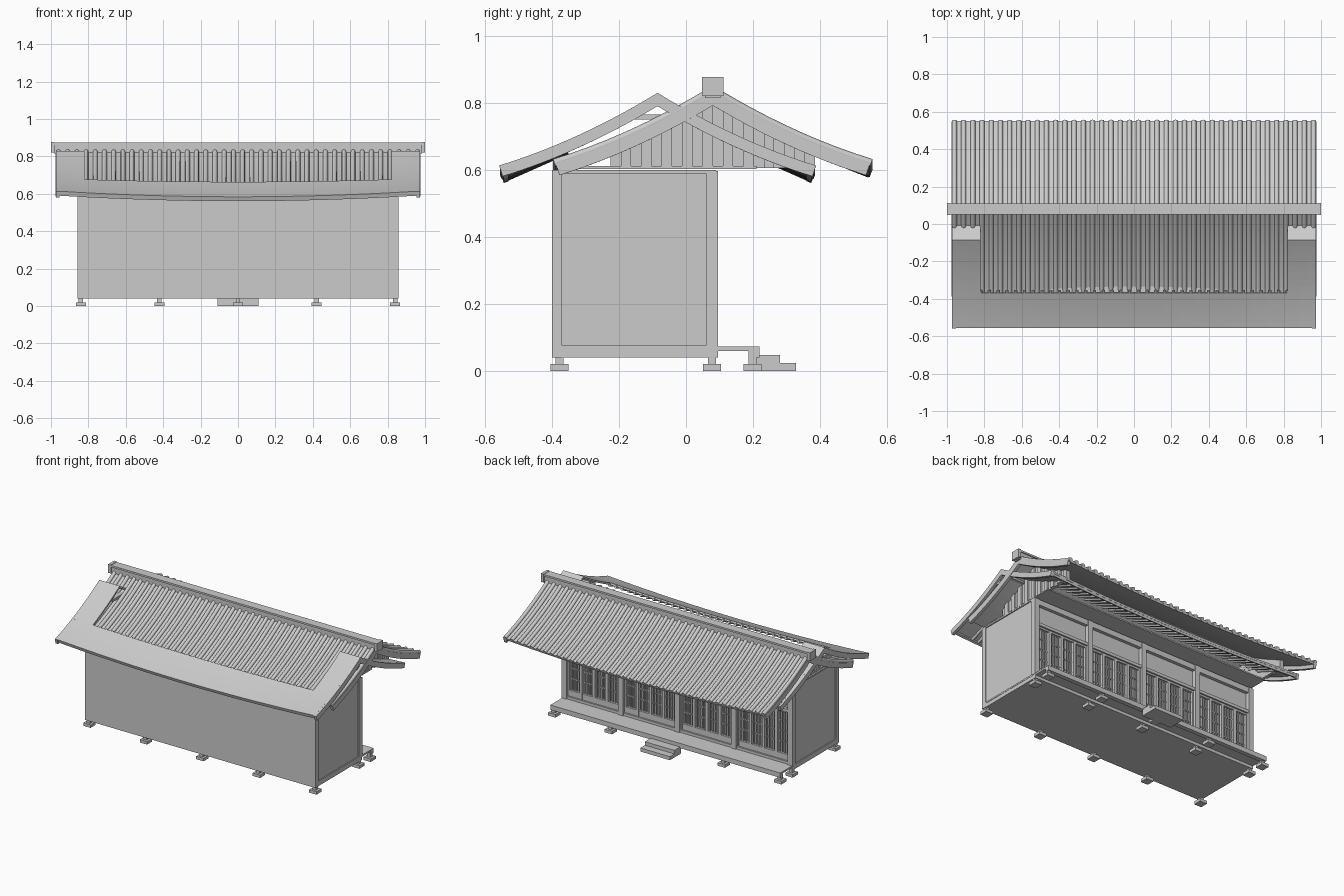
import bpy, bmesh, math

if "Cube" in bpy.data.objects:
    bpy.data.objects.remove(bpy.data.objects["Cube"])

# ---------- helpers ----------
def link(name, data):
    ob = bpy.data.objects.new(name, data)
    bpy.context.collection.objects.link(ob)
    return ob

def boxes(name, items):
    """items: (x0, x1, y0, y1, z0, z1) boxes joined in one mesh"""
    bm = bmesh.new()
    for x0, x1, y0, y1, z0, z1 in items:
        vs = bmesh.ops.create_cube(bm, size=1)['verts']
        for v in vs:
            v.co = ((x0 + x1) / 2 + v.co.x * (x1 - x0),
                    (y0 + y1) / 2 + v.co.y * (y1 - y0),
                    (z0 + z1) / 2 + v.co.z * (z1 - z0))
    me = bpy.data.meshes.new(name)
    bm.to_mesh(me)
    bm.free()
    return link(name, me)

def roof_z(x, d, top):
    """concave slope that sags towards the middle of the eave"""
    sag = 0.03 * (1 - min(1, abs(x) / 0.96) ** 2) * d / 0.47
    return top - 0.61 * d + 0.32 * d * d - sag

def slope(name, yc, s, top, x0, x1, d0, d1, th, nx=1, nd=12):
    """curved roof sheet of thickness th running down from ridge line yc"""
    bm = bmesh.new()
    rows = []
    for i in range(nx + 1):
        x = x0 + (x1 - x0) * i / nx
        rows.append([bm.verts.new((x, yc + s * d, roof_z(x, d, top)))
                     for d in (d0 + (d1 - d0) * j / nd for j in range(nd + 1))])
    for i in range(nx):
        for j in range(nd):
            f = bm.faces.new((rows[i][j], rows[i + 1][j], rows[i + 1][j + 1], rows[i][j + 1]))
            f.normal_update()
            if f.normal.z < 0:
                f.normal_flip()
    me = bpy.data.meshes.new(name)
    bm.to_mesh(me)
    bm.free()
    for p in me.polygons:
        p.use_smooth = False
    ob = link(name, me)
    m = ob.modifiers.new("thickness", 'SOLIDIFY')
    m.thickness = th
    m.offset = -1
    return ob

def rods(name, paths, r):
    cu = bpy.data.curves.new(name, 'CURVE')
    cu.dimensions = '3D'
    cu.bevel_depth = r
    cu.bevel_resolution = 2
    cu.use_fill_caps = True
    for pts in paths:
        sp = cu.splines.new('POLY')
        sp.points.add(len(pts) - 1)
        for p, c in zip(sp.points, pts):
            p.co = (*c, 1)
    return link(name, cu)

COLS = [-0.84, -0.42, 0, 0.42, 0.84]

# ---------- base, porch and steps ----------
boxes("floor_slab", [(-0.855, 0.855, -0.4, 0.095, 0.04, 0.07)])
boxes("porch_deck", [(-0.855, 0.855, 0.09, 0.22, 0.06, 0.072),
                     (-0.855, 0.855, 0.19, 0.22, 0.04, 0.072)])
boxes("foot_stones", [(x - 0.027, x + 0.027, y - 0.027, y + 0.027, 0.0, 0.02)
                      for x in COLS for y in (-0.378, 0.078, 0.198)])
boxes("short_posts", [(x - 0.012, x + 0.012, y - 0.012, y + 0.012, 0.015, 0.06)
                      for x in COLS for y in (-0.378, 0.078, 0.198)])
boxes("entry_steps", [(-0.11, 0.11, 0.21, 0.28, 0, 0.048),
                      (-0.11, 0.11, 0.28, 0.328, 0, 0.024)])

# ---------- walls ----------
boxes("front_wall", [(-0.857, 0.857, -0.4, -0.385, 0.04, 0.597)])
for s, n in ((-1, "left"), (1, "right")):
    lo, hi = sorted((s * 0.835, s * 0.85))
    boxes(n + "_wall", [(lo, hi, -0.39, 0.08, 0.07, 0.597)])
    lo, hi = sorted((s * 0.83, s * 0.857))
    boxes(n + "_wall_frame", [(lo, hi, -0.4, -0.37, 0.04, 0.597),
                              (lo, hi, -0.4, 0.09, 0.59, 0.6),
                              (lo, hi, -0.4, 0.09, 0.065, 0.075)])
boxes("porch_columns", [(x - 0.018, x + 0.018, 0.06, 0.096, 0.07, 0.597) for x in COLS])
boxes("porch_beams", [(-0.85, 0.85, 0.06, 0.092, 0.56, 0.597),
                      (-0.85, 0.85, 0.06, 0.09, 0.42, 0.44),
                      (-0.85, 0.85, 0.06, 0.09, 0.07, 0.09)])
boxes("upper_wall_panels", [(-0.84, 0.84, 0.055, 0.07, 0.43, 0.57)])
boxes("door_backing", [(-0.84, 0.84, 0.05, 0.06, 0.08, 0.43)])

# lattice doors: four leaves in each of the four bays
lattice = []
for c in COLS[:-1]:
    a, w = c + 0.018, (0.42 - 0.036) / 4
    for k in range(4):
        l, r = a + k * w, a + (k + 1) * w
        lattice += [(l, l + 0.01, 0.055, 0.08, 0.09, 0.42),
                    (r - 0.01, r, 0.055, 0.08, 0.09, 0.42),
                    (l, r, 0.055, 0.079, 0.09, 0.13),
                    (l, r, 0.055, 0.079, 0.408, 0.42)]
        lattice += [(l + w * q / 5 - 0.003, l + w * q / 5 + 0.003, 0.055, 0.07, 0.13, 0.41)
                    for q in range(1, 5)]
        lattice += [(l, r, 0.055, 0.068, z, z + 0.006) for z in (0.2, 0.27, 0.34)]
boxes("lattice_doors", lattice)
boxes("ceiling", [(-0.85, 0.85, -0.385, 0.21, 0.603, 0.612)])

# ---------- lower eave frame (open in the middle) ----------
YE, TE = -0.085, 0.83
for s, n in ((-1, "front"), (1, "back")):
    slope(n + "_eave_sheet", YE, s, TE, -0.96, 0.96, 0.285, 0.47, 0.012, 24, 6)
    for t, m in ((-1, "left"), (1, "right")):
        slope(f"{n}_{m}_gable_flap", YE, s, TE, t * 0.82, t * 0.96, 0, 0.285, 0.012, 4, 8)
        slope(f"{n}_{m}_bargeboard", YE, s, TE, t * 0.953, t * 0.972, 0, 0.473, 0.034)
    slope(n + "_eave_board", YE, s, TE - 0.006, -0.96, 0.96, 0.452, 0.466, 0.02, 24, 1)
    paths = []
    for i in range(36):
        x = -0.82 + 1.64 * i / 35
        paths.append([(x, YE + s * d, roof_z(x, d, TE) - 0.016) for d in (0.27, 0.45)])
    rods(n + "_rafters", paths, 0.009)
boxes("collar_beams", [(t * 0.89 - 0.07, t * 0.89 + 0.07, -0.16, -0.02, 0.75, 0.766)
                       for t in (-1, 1)])

# ---------- tiled main roof ----------
YM, TM = 0.08, 0.836
for s, n in ((-1, "front"), (1, "back")):
    slope(n + "_roof_slab", YM, s, TM, -0.972, 0.972, 0, 0.47, 0.014, 24, 10)
    paths = []
    for i in range(40):
        x = -0.96 + 1.92 * i / 39
        paths.append([(x, YM + s * d, roof_z(x, d, TM) + 0.001)
                      for d in (0.473 * j / 9 for j in range(10))])
    rods(n + "_tile_rows", paths, 0.013)
    for t, m in ((-1, "left"), (1, "right")):
        slope(f"{n}_{m}_roof_edge_board", YM, s, TM - 0.004, t * 0.955, t * 0.975, 0, 0.468, 0.034)

# ridge with wider end caps
boxes("roof_ridge", [(-0.985, 0.985, 0.057, 0.103, 0.815, 0.868),
                     (-0.99, 0.99, 0.05, 0.11, 0.862, 0.874)])
boxes("ridge_ends", [(t * 0.99 - 0.01, t * 0.99 + 0.01, 0.048, 0.112, 0.82, 0.877)
                     for t in (-1, 1)])

# gable walls with vertical planks following the slope
planks = []
N = 20
for t in (-1, 1):
    for k in range(N):
        y0 = -0.225 + 0.61 * k / N
        y1 = y0 + 0.61 / N
        d = max(abs(y0 - YM), abs(y1 - YM))
        out = 0.852 if k % 2 else 0.842
        lo, hi = sorted((t * 0.825, t * out))
        planks.append((lo, hi, y0, y1, 0.605, max(0.63, roof_z(0.85, d, TM) - 0.004)))
boxes("gable_planks", planks)
